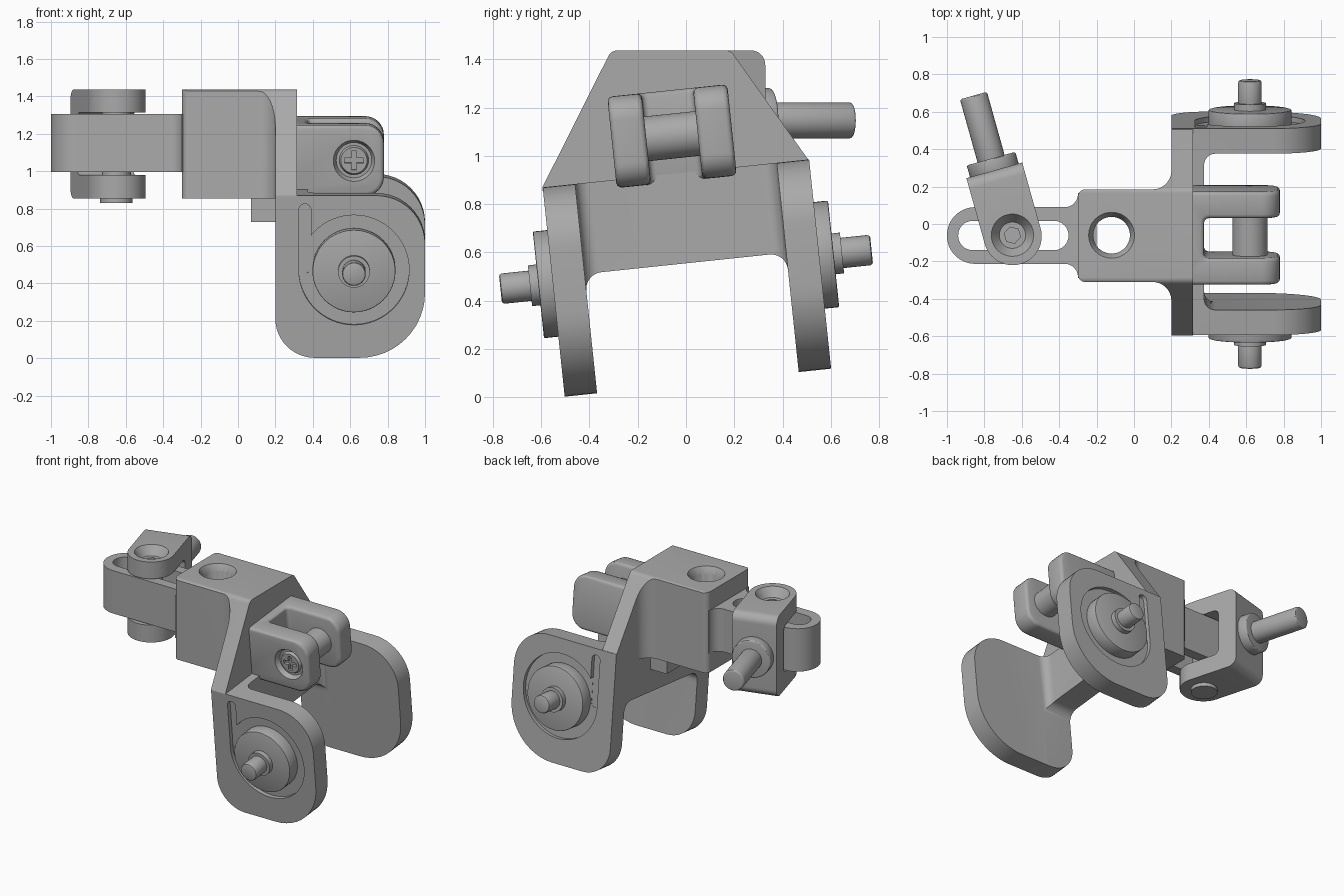
import bpy, bmesh, math
from mathutils import Matrix, Vector

if "Cube" in bpy.data.objects:
    bpy.data.objects.remove(bpy.data.objects["Cube"], do_unlink=True)

grey = bpy.data.materials.new("plain grey")
grey.use_nodes = True
SHADE = (0.4, 0.4, 0.4, 1)
grey.diffuse_color = SHADE
grey.node_tree.nodes["Principled BSDF"].inputs["Base Color"].default_value = SHADE

WORLD = Matrix.Identity(4)
# Tilted frame of the wheel fork, and swivelled frame of the rod clevis
FORK = Matrix.Translation((0, 0, 0.53)) @ Matrix.Rotation(math.radians(6), 4, 'X')
SWIVEL = Matrix.Translation((-0.65, -0.06, 0)) @ Matrix.Rotation(math.radians(15.6), 4, 'Z')
AXLE_X = 0.62


def finish(name, bm, frame):
    bmesh.ops.recalc_face_normals(bm, faces=bm.faces[:])
    bm.transform(frame)
    mesh = bpy.data.meshes.new(name)
    bm.to_mesh(mesh)
    bm.free()
    mesh.materials.append(grey)
    ob = bpy.data.objects.new(name, mesh)
    bpy.context.collection.objects.link(ob)
    return ob


def rounded(corners, steps=8):
    """Outline from (a, b, radius) corners."""
    out = []
    for i, (a, b, r) in enumerate(corners):
        p = Vector((a, b))
        if r == 0:
            out.append(p)
            continue
        d1 = (Vector(corners[i - 1][:2]) - p).normalized()
        d2 = (Vector(corners[(i + 1) % len(corners)][:2]) - p).normalized()
        half = d1.angle(d2) / 2
        centre = p + (d1 + d2).normalized() * r / math.sin(half)
        start = p + d1 * r / math.tan(half) - centre
        end = p + d2 * r / math.tan(half) - centre
        sweep = start.angle_signed(end)
        for k in range(steps + 1):
            out.append(centre + Matrix.Rotation(-sweep * k / steps, 2) @ start)
    return out


def rect(a0, a1, b0, b1, r=0.0):
    return rounded([(a0, b0, r), (a1, b0, r), (a1, b1, r), (a0, b1, r)])


def prism(name, outline, axis, lo, hi, frame=WORLD):
    """Extrude an outline along x (y,z), y (x,z) or z (x,y)."""
    place = {'x': lambda p, h: (h, p[0], p[1]),
             'y': lambda p, h: (p[0], h, p[1]),
             'z': lambda p, h: (p[0], p[1], h)}[axis]
    bm = bmesh.new()
    low = [bm.verts.new(place(p, lo)) for p in outline]
    high = [bm.verts.new(place(p, hi)) for p in outline]
    bm.faces.new(low)
    bm.faces.new(high)
    for i in range(len(low)):
        bm.faces.new((low[i - 1], low[i], high[i], high[i - 1]))
    return finish(name, bm, frame)


def rod(name, start, end, r1, r2=None, frame=WORLD, sides=48):
    """Cylinder or cone between two points."""
    start, end = Vector(start), Vector(end)
    axis = end - start
    turn = axis.to_track_quat('Z', 'Y').to_matrix().to_4x4()
    bm = bmesh.new()
    bmesh.ops.create_cone(bm, cap_ends=True, segments=sides, radius1=r1,
                          radius2=r1 if r2 is None else r2, depth=axis.length,
                          matrix=Matrix.Translation((start + end) / 2) @ turn)
    return finish(name, bm, frame)


def apply(ob, mod):
    bpy.context.view_layer.objects.active = ob
    bpy.ops.object.modifier_apply(modifier=mod.name)


def combine(ob, tools, operation='DIFFERENCE'):
    for tool in tools:
        mod = ob.modifiers.new("cut", 'BOOLEAN')
        mod.operation, mod.solver, mod.object = operation, 'EXACT', tool
        apply(ob, mod)
        bpy.data.objects.remove(tool, do_unlink=True)


def bevel(ob, width, segments=3):
    mod = ob.modifiers.new("edge", 'BEVEL')
    mod.width, mod.segments, mod.limit_method = width, segments, 'ANGLE'
    mod.angle_limit = math.radians(50)
    apply(ob, mod)


# Main block flowing into the sloped plate
body = prism("main_block", rounded([
    (-0.3, -0.31, 0.04), (0.2, -0.31, 0.1), (0.2, -0.65, 0), (0.315, -0.65, 0),
    (0.315, 0.65, 0), (0.2, 0.65, 0), (0.2, 0.185, 0.1), (-0.3, 0.185, 0.04)]), 'z', 0.855, 1.437)
side = rounded([(-0.59, 0.8, 0), (0.525, 0.8, 0), (0.51, 0.98, 0),
                (0.185, 1.437, 0.04), (-0.31, 1.437, 0.04), (-0.595, 0.87, 0)])
combine(body, [prism("slope_tool", side, 'x', -0.5, 0.5)], 'INTERSECT')
combine(body, [rod("hole_tool", (-0.12, -0.06, 0.5), (-0.12, -0.06, 1.6), 0.098),
               rod("sink_tool", (-0.12, -0.06, 1.38), (-0.12, -0.06, 1.45), 0.09, 0.13)])
prism("block_stop", rect(0.07, 0.21, 0.73, 0.87), 'y', -0.25, 0.12)

# Slotted bar
bar = prism("slotted_bar", rounded([
    (-1, -0.213, 0.15), (-0.3, -0.213, 0.07), (-0.3, -0.29, 0), (-0.2, -0.29, 0),
    (-0.2, 0.165, 0), (-0.3, 0.165, 0), (-0.3, 0.09, 0.07), (-1, 0.09, 0.15)], 12), 'z', 0.995, 1.305)
combine(bar, [prism("slot_tool", rect(-0.94, -0.35, -0.14, 0.017, 0.078), 'z', 0.5, 1.6)])

# Swivelling rod clevis
clevis = prism("rod_clevis", rounded([
    (-0.155, -0.16, 0.154), (0.155, -0.16, 0.154), (0.155, 0.36, 0), (-0.155, 0.36, 0)], 16),
    'z', 0.8, 1.5, SWIVEL)
channel = rounded([
    (-0.3, 0.855, 0), (0.36, 0.855, 0.06), (0.36, 1.437, 0.06), (-0.3, 1.437, 0),
    (-0.3, 1.315, 0), (0.22, 1.315, 0.04), (0.22, 0.98, 0.04), (-0.3, 0.98, 0)])
combine(clevis, [prism("channel_tool", channel, 'x', -0.4, 0.4, SWIVEL)], 'INTERSECT')
combine(clevis, [rod("sink_tool", (0, 0, 1.36), (0, 0, 1.45), 0.06, 0.122, SWIVEL)])
pivot = rod("pivot_bolt", (0, 0, 0.83), (0, 0, 1.375), 0.077, None, SWIVEL)
combine(pivot, [rod("socket_tool", (0, 0, 1.3), (0, 0, 1.4), 0.045, None, SWIVEL, 6)])
rod("pivot_foot", (0, 0, 0.83), (0, 0, 0.86), 0.087, None, SWIVEL)
bevel(rod("rod_collar", (0, 0.35, 1.147), (0, 0.425, 1.147), 0.135, None, SWIVEL), 0.01)
bevel(rod("push_rod", (0, 0.35, 1.147), (0, 0.775, 1.147), 0.075, None, SWIVEL), 0.012)

# Wheel fork: both arms and the web from one rounded side outline
fork = prism("wheel_fork", rounded([
    (0.2, -0.472, 0.21), (1, -0.472, 0.35), (1, 0.4, 0.26), (0.2, 0.4, 0)], 12),
    'y', -0.555, 0.555, FORK)
combine(fork, [
    prism("gap_tool", rect(0.375, 1.4, -0.42, 0.42, 0.06), 'z', -1, 1, FORK),
    prism("arch_tool", rect(-0.5, 1.4, -0.42, 0.42, 0.0), 'z', -1, -0.06, FORK),
    prism("web_tool", rect(-0.5, 0.6, 0.0, 1.0, 0.0), 'y', -2, -1.5, FORK)])
combine(fork, [prism("arch_tool", rect(-0.42, 0.42, -0.9, 0.025, 0.07), 'x', -0.5, 0.7, FORK)])

# Axle parts and shallow teardrop recesses on both arms
for side_name, s in (("right", -1), ("left", 1)):
    def at(u):
        return (AXLE_X, s * u, 0)
    combine(fork, [
        rod("recess_tool", at(0.527), at(0.7), 0.295, None, FORK, 64),
        prism("slit_tool", rect(0.326, 0.39, -0.02, 0.355, 0.031), 'y',
              *sorted((s * 0.525, s * 0.7)), FORK)])
    bevel(rod(side_name + "_flange", at(0.5), at(0.615), 0.222, None, FORK), 0.006, 2)
    rod(side_name + "_axle_nut", at(0.6), at(0.65), 0.085, None, FORK)
    bevel(rod(side_name + "_axle_pin", at(0.6), at(0.773), 0.063, None, FORK), 0.012, 2)

# Upper bracket: two lugs with a cross pin
V = 0.555
lugs = prism("upper_lugs", rounded([
    (0.22, 0.365, 0), (0.78, 0.365, 0.1), (0.78, 0.745, 0.1), (0.22, 0.745, 0)]),
    'y', -0.25, 0.25, FORK)
combine(lugs, [prism("lug_gap_tool", rect(0.375, 1, -0.107, 0.107, 0.025), 'z', 0, 1, FORK)])
bevel(lugs, 0.022)
combine(lugs, [rod("screw_tool", (AXLE_X, -0.215, V), (AXLE_X, -0.26, V), 0.095, 0.115, FORK)])
rod("cross_pin", (AXLE_X, -0.15, V), (AXLE_X, 0.15, V), 0.093, None, FORK)
screw = rod("screw_head", (AXLE_X, -0.2, V), (AXLE_X, -0.235, V), 0.085, 0.07, FORK)
combine(screw, [
    prism("cross_tool", rect(AXLE_X - 0.05, AXLE_X + 0.05, V - 0.013, V + 0.013), 'y', -0.3, -0.215, FORK),
    prism("cross_tool", rect(AXLE_X - 0.013, AXLE_X + 0.013, V - 0.05, V + 0.05), 'y', -0.3, -0.215, FORK)])

# Smooth round faces, keep edges crisp
bpy.ops.object.select_all(action='DESELECT')
for ob in bpy.context.collection.objects:
    if ob.type == 'MESH' and grey.name in ob.data.materials:
        ob.select_set(True)
        bpy.context.view_layer.objects.active = ob
bpy.ops.object.shade_smooth_by_angle(angle=math.radians(30))
